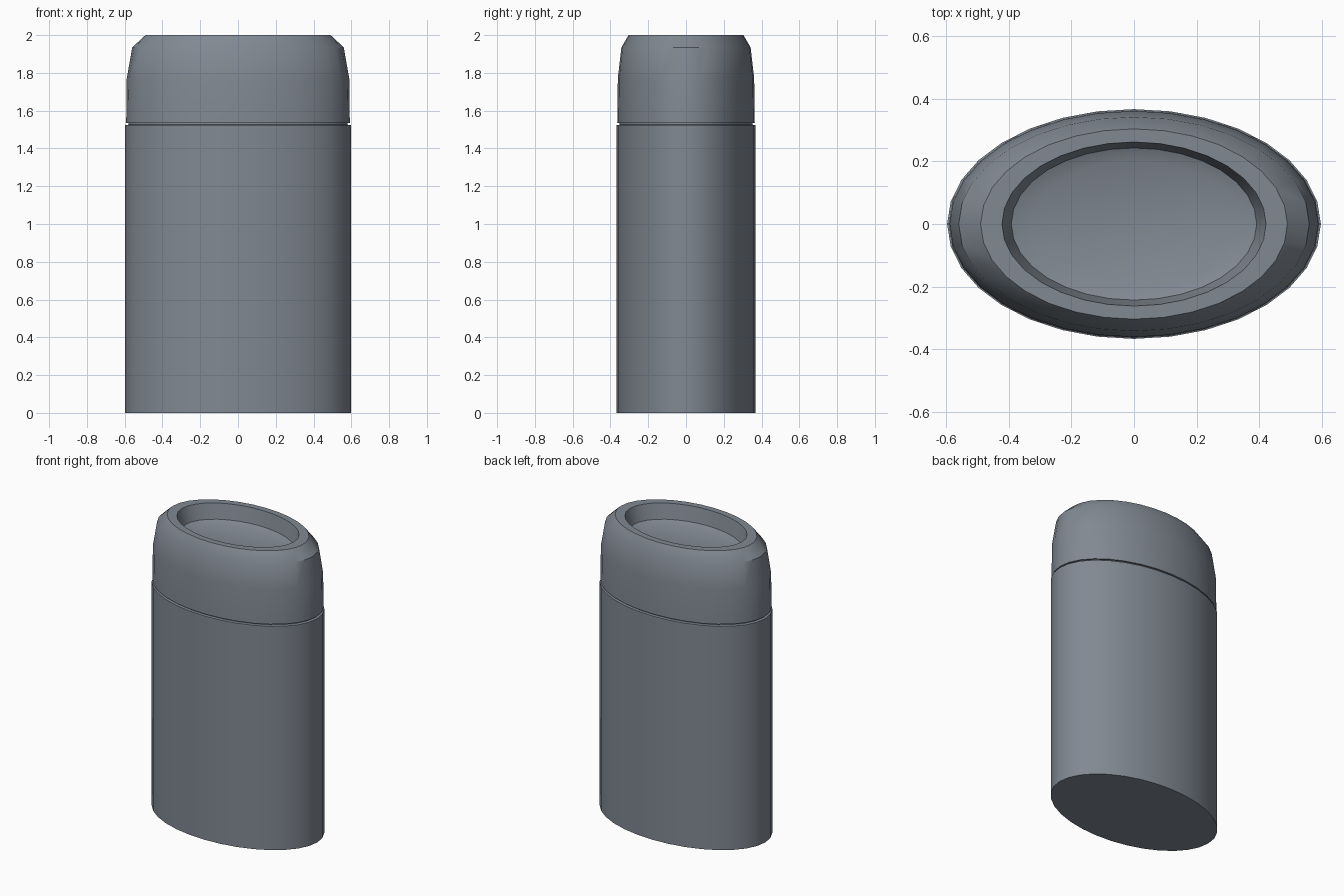
import bpy, bmesh, math

if "Cube" in bpy.data.objects:
    bpy.data.objects.remove(bpy.data.objects["Cube"])

SIDES = 32
mat = bpy.data.materials.new("slate_grey")
mat.diffuse_color = (0.22, 0.25, 0.29, 1)
mat.use_nodes = True
mat.node_tree.nodes["Principled BSDF"].inputs["Base Color"].default_value = mat.diffuse_color


def loft(name, profile):
    """Stack of ellipses (half width, half depth, z), capped at both ends."""
    bm = bmesh.new()
    rings = []
    for rx, ry, z in profile:
        rings.append([bm.verts.new((rx * math.cos(2 * math.pi * i / SIDES),
                                    ry * math.sin(2 * math.pi * i / SIDES), z))
                      for i in range(SIDES)])
    for a, b in zip(rings, rings[1:]):
        for i in range(SIDES):
            j = (i + 1) % SIDES
            bm.faces.new((a[i], a[j], b[j], b[i]))
    bm.faces.new(rings[0][::-1])
    bm.faces.new(rings[-1])
    mesh = bpy.data.meshes.new(name)
    bm.to_mesh(mesh)
    bm.free()
    mesh.materials.append(mat)
    ob = bpy.data.objects.new(name, mesh)
    bpy.context.collection.objects.link(ob)
    bpy.ops.object.select_all(action='DESELECT')
    ob.select_set(True)
    bpy.context.view_layer.objects.active = ob
    bpy.ops.object.shade_smooth_by_angle(angle=math.radians(35))


# Oval container body with a narrow neck that forms the seam
loft("body", [(0.597, 0.367, 0), (0.597, 0.367, 1.523),
              (0.58, 0.352, 1.526), (0.58, 0.352, 1.536)])

# Rounded lid with a dished top
loft("lid", [(0.58, 0.352, 1.535), (0.592, 0.364, 1.535),
             (0.589, 0.361, 1.77), (0.56, 0.342, 1.935), (0.49, 0.304, 2.0),
             (0.422, 0.262, 2.0), (0.392, 0.243, 1.90), (0.327, 0.202, 1.88)])
